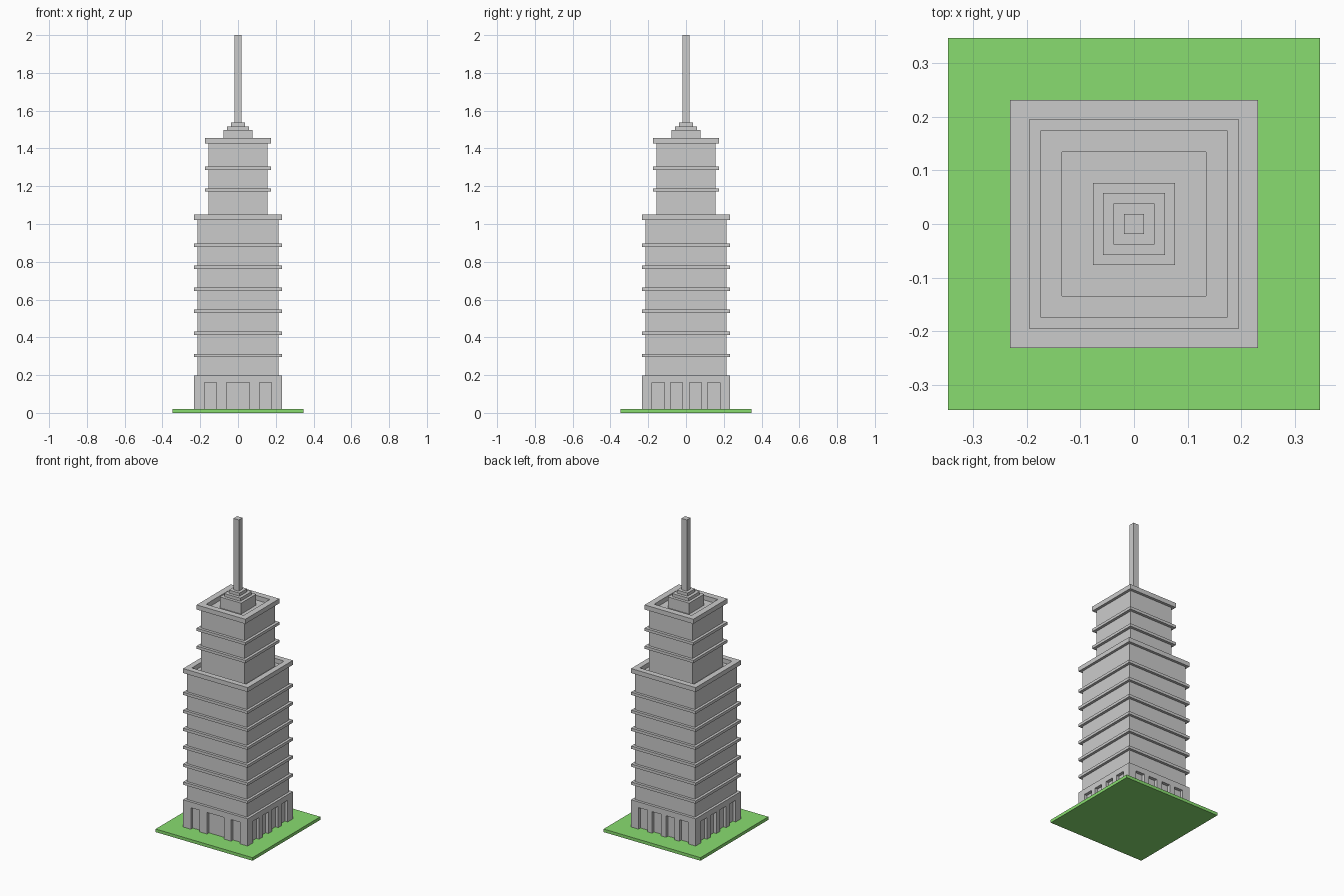
import bpy, bmesh
from mathutils import Matrix, Vector

if "Cube" in bpy.data.objects:
    bpy.data.objects.remove(bpy.data.objects["Cube"])


def finish(name, bm):
    bmesh.ops.recalc_face_normals(bm, faces=bm.faces)
    me = bpy.data.meshes.new(name)
    bm.to_mesh(me)
    bm.free()
    ob = bpy.data.objects.new(name, me)
    bpy.context.collection.objects.link(ob)
    return ob


def square_stack(name, profile):
    """Sweep a (half width, z) profile round a square and cap both ends."""
    bm = bmesh.new()
    rings = [[bm.verts.new((sx * h, sy * h, z))
              for sx, sy in ((-1, -1), (1, -1), (1, 1), (-1, 1))]
             for h, z in profile]
    for a, b in zip(rings, rings[1:]):
        for i in range(4):
            j = (i + 1) % 4
            bm.faces.new((a[i], a[j], b[j], b[i]))
    bm.faces.new(rings[0])
    bm.faces.new(rings[-1])
    return finish(name, bm)


def tower(name, wall, rim, inner, z0, bands, z1, z2, floor):
    """Wall with thin ledges, ending in an overhanging parapet round a sunken roof."""
    prof = [(wall, z0)]
    for z in bands:
        prof += [(wall, z - .009), (rim, z - .009), (rim, z + .009), (wall, z + .009)]
    prof += [(wall, z1), (rim, z1), (rim, z2), (inner, z2), (inner, floor)]
    return square_stack(name, prof)


# Lawn
lawn = square_stack("lawn", [(.348, 0), (.348, .02)])
green = bpy.data.materials.new("grass_green")
green.diffuse_color = (.25, .72, .16, 1)
green.use_nodes = True
green.node_tree.nodes["Principled BSDF"].inputs["Base Color"].default_value = green.diffuse_color
lawn.data.materials.append(green)

# Ground floor with recessed openings: three in front, four on the other sides
ground = square_stack("ground_floor", [(.232, .02), (.232, .197)])
FRONT = [(-.145, .064), (0, .122), (.145, .064)]
SIDE = [(-.147, .064), (-.05, .062), (.05, .062), (.147, .064)]
DEPTH = .02
bm = bmesh.new()
for turn, openings in enumerate((FRONT, SIDE, SIDE, SIDE)):
    rot = Matrix.Rotation(turn * 1.5707963, 4, 'Z')
    for x, w in openings:
        m = (rot @ Matrix.Translation(Vector((x, -.232, .08)))
             @ Matrix.Diagonal((w, 2 * DEPTH, .16, 1)))
        bmesh.ops.create_cube(bm, size=1, matrix=m)
cutter = finish("opening_cutter", bm)
cutter.hide_render = True
cutter.display_type = 'WIRE'
mod = ground.modifiers.new("openings", 'BOOLEAN')
mod.operation = 'DIFFERENCE'
mod.solver = 'EXACT'
mod.object = cutter

# Lower and upper tower blocks
tower("lower_tower", .215, .232, .195, .197,
      [.304 + .1166 * i for i in range(6)], 1.02, 1.049, 1.02)
tower("upper_tower", .157, .175, .135, 1.02, [1.18, 1.296], 1.426, 1.456, 1.426)

# Stepped roof cap and mast
square_stack("roof_steps", [(.077, 1.426), (.077, 1.497), (.058, 1.497), (.058, 1.517),
                            (.038, 1.517), (.038, 1.537)])
square_stack("mast", [(.019, 1.537), (.019, 2.0)])
